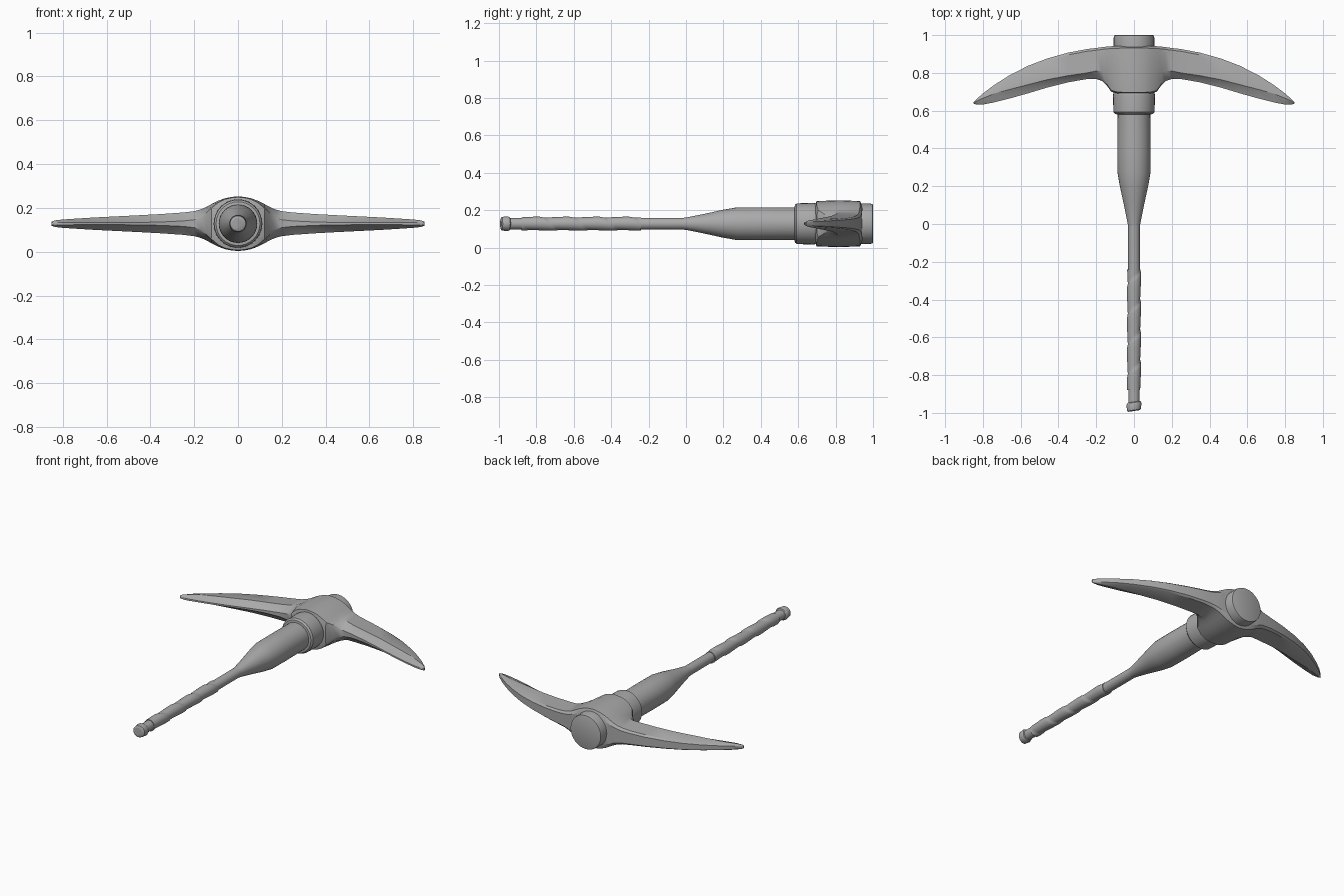
import bpy, math

ZC = 0.128  # height of the tool's long axis

metal = bpy.data.materials.new("mid_grey")
metal.diffuse_color = (0.4, 0.4, 0.4, 1)


def make(name, verts, faces, angle=32):
    me = bpy.data.meshes.new(name)
    me.from_pydata(verts, [], faces)
    me.materials.append(metal)
    ob = bpy.data.objects.new(name, me)
    bpy.context.collection.objects.link(ob)
    bpy.ops.object.select_all(action='DESELECT')
    ob.select_set(True)
    bpy.context.view_layer.objects.active = ob
    bpy.ops.object.mode_set(mode='EDIT')
    bpy.ops.mesh.select_all(action='SELECT')
    bpy.ops.mesh.normals_make_consistent(inside=False)
    bpy.ops.object.mode_set(mode='OBJECT')
    bpy.ops.object.shade_smooth_by_angle(angle=math.radians(angle))
    return ob


def loft(name, rings, angle=32):
    """Skin equal-length closed rings and cap both ends."""
    n = len(rings[0])
    verts = [p for r in rings for p in r]
    faces = [(i * n + j, i * n + (j + 1) % n, (i + 1) * n + (j + 1) % n, (i + 1) * n + j)
             for i in range(len(rings) - 1) for j in range(n)]
    faces += [tuple(range(n)), tuple(range((len(rings) - 1) * n, len(rings) * n))]
    return make(name, verts, faces, angle)


def lathe(name, profile, seg=32, tilt=0.0):
    """Round part along y from (y, radius) pairs; tilt skews the rings."""
    return loft(name, [[(r * math.cos(a), y + tilt * r * math.cos(a), ZC + r * math.sin(a))
                        for a in (2 * math.pi * k / seg for k in range(seg))]
                       for y, r in profile])


# Handle: thin neck flaring into a thick shaft
lathe("handle_shaft", [(-0.95, 0.030), (-0.02, 0.031), (0.0, 0.033), (0.10, 0.053),
                       (0.20, 0.075), (0.27, 0.087), (0.40, 0.088), (0.62, 0.086)])

# Pommel at the end of the handle
lathe("pommel", [(-0.99, 0.028), (-0.985, 0.036), (-0.955, 0.040), (-0.945, 0.036),
                 (-0.94, 0.028)], 24, 0.15)

# Grip wrap: a spiral overlap whose thickness drops at each turn
rings = []
for i in range(91):
    y = -0.88 + 0.64 * i / 90
    ring = []
    for k in range(32):
        a = 2 * math.pi * k / 32
        t = ((y + 0.88) / 0.16 + a / (2 * math.pi)) % 1.0
        r = 0.0325 + 0.005 * min(1.0, t * 1.5, (1 - t) * 8)
        ring.append((r * math.cos(a), y, ZC + r * math.sin(a)))
    rings.append(ring)
loft("grip_wrap", rings, 40)

# Collar under the head and end cap above it
lathe("collar", [(0.58, 0.085), (0.582, 0.100), (0.592, 0.109), (0.68, 0.111),
                 (0.695, 0.109), (0.71, 0.10)])
lathe("end_cap", [(0.92, 0.108), (0.985, 0.108), (0.998, 0.105), (1.0, 0.10)])

# Head: x, back y, ridge y, front y, half height, back factor, front factor
half = [(0.03, 0.943, 0.82, 0.69, 0.122, 0.97, 0.97),
        (0.06, 0.943, 0.82, 0.69, 0.116, 0.96, 0.96),
        (0.09, 0.942, 0.82, 0.692, 0.105, 0.95, 0.92),
        (0.12, 0.941, 0.82, 0.70, 0.090, 0.93, 0.80),
        (0.145, 0.939, 0.81, 0.735, 0.076, 0.92, 0.65),
        (0.17, 0.936, 0.81, 0.758, 0.065, 0.91, 0.55),
        (0.20, 0.932, 0.81, 0.768, 0.057, 0.90, 0.45),
        (0.25, 0.926, 0.80, 0.767, 0.051, 0.88, 0.35),
        (0.35, 0.907, 0.785, 0.750, 0.044, 0.85, 0.25),
        (0.46, 0.876, 0.764, 0.722, 0.038, 0.82, 0.2),
        (0.56, 0.838, 0.738, 0.692, 0.033, 0.80, 0.2),
        (0.66, 0.787, 0.712, 0.664, 0.028, 0.78, 0.25),
        (0.74, 0.736, 0.690, 0.644, 0.023, 0.76, 0.3),
        (0.80, 0.691, 0.666, 0.632, 0.019, 0.8, 0.4),
        (0.835, 0.660, 0.650, 0.633, 0.015, 0.8, 0.5),
        (0.85, 0.644, 0.641, 0.638, 0.010, 0.8, 0.6)]


def section(s, sx):
    x, yb, yr, yf, h, b, f = s
    c = min(0.012, (yb - yf) * 0.1)   # small bevel on the rear edge
    top = [(yb, h * b * 0.75), (yb - c, h * b), (yr, h), (yf + c * 0.6, h * f), (yf, h * f * 0.7)]
    loop = top + [(y, -z) for y, z in reversed(top)]
    return [(sx * x, y, ZC + z) for y, z in loop]


centre = (0.0, 0.943, 0.82, 0.69, 0.125, 0.97, 0.97)
loft("pick_head", [section(s, -1) for s in reversed(half)] + [section(centre, 1)]
     + [section(s, 1) for s in half], 28)
